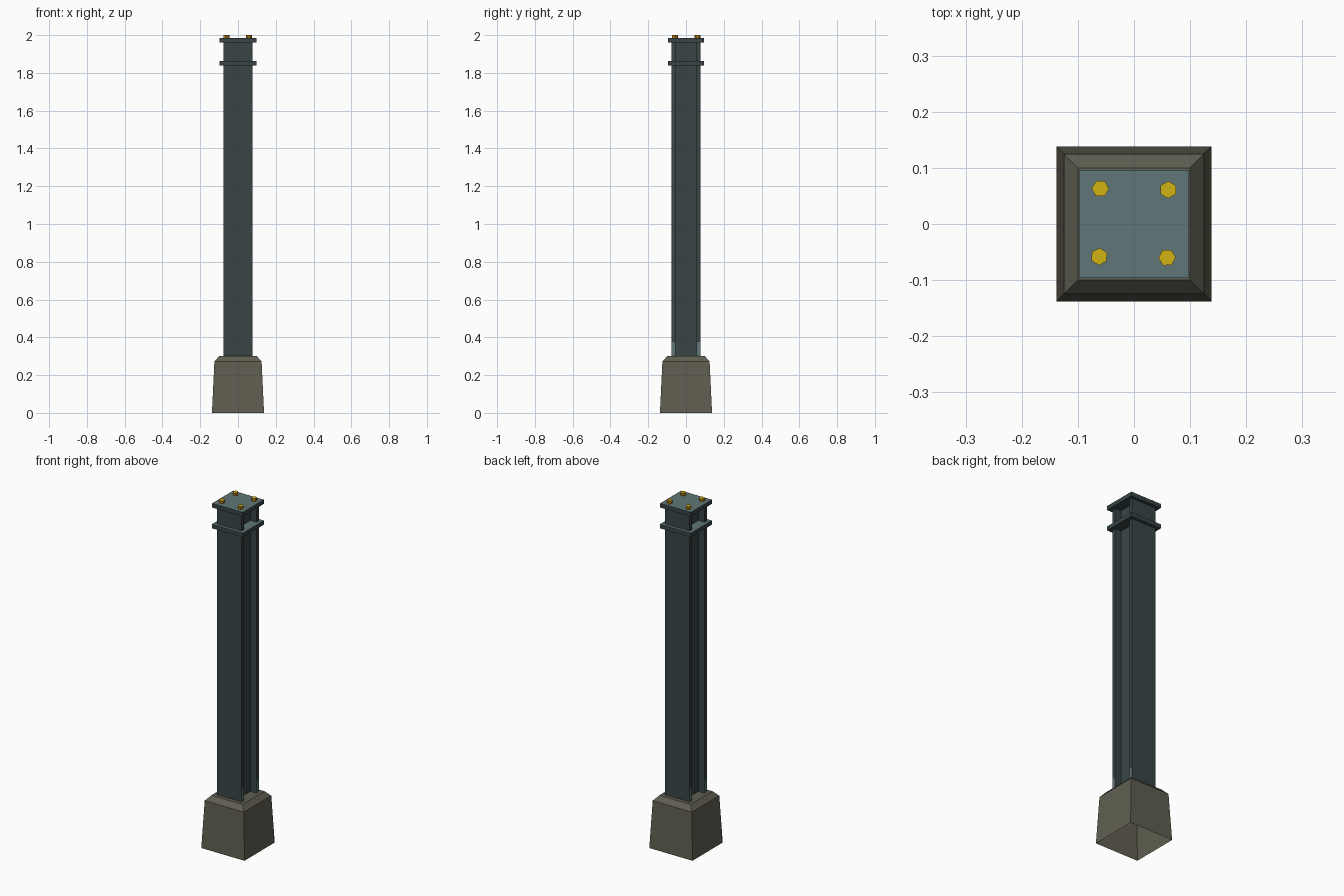
import bpy, bmesh, math

if "Cube" in bpy.data.objects:
    bpy.data.objects.remove(bpy.data.objects["Cube"])


def material(name, rgb):
    m = bpy.data.materials.new(name)
    m.diffuse_color = (*rgb, 1)
    m.use_nodes = True
    m.node_tree.nodes["Principled BSDF"].inputs["Base Color"].default_value = m.diffuse_color
    return m


steel = material("dark steel", (0.040, 0.060, 0.061))
worn = material("light steel", (0.118, 0.182, 0.185))
stone = material("concrete", (0.118, 0.113, 0.082))
yellow = material("bolt yellow", (0.64, 0.45, 0.006))
orange = material("bolt orange", (0.45, 0.20, 0.006))


def loft(name, rings, mats, bottom=True, rule=None):
    """Join rings of equal point count; rule(face) picks the material slot."""
    bm = bmesh.new()
    rows = [[bm.verts.new(p) for p in r] for r in rings]
    n = len(rows[0])
    for a, b in zip(rows, rows[1:]):
        for i in range(n):
            j = (i + 1) % n
            bm.faces.new((a[i], a[j], b[j], b[i]))
    bm.faces.new(rows[-1])
    if bottom:
        bm.faces.new(rows[0][::-1])
    bm.normal_update()
    if rule:
        for f in bm.faces:
            f.material_index = rule(f)
    me = bpy.data.meshes.new(name)
    bm.to_mesh(me)
    bm.free()
    for m in mats:
        me.materials.append(m)
    ob = bpy.data.objects.new(name, me)
    bpy.context.collection.objects.link(ob)
    return ob


def rect(hx, hy, z):
    return [(-hx, -hy, z), (hx, -hy, z), (hx, hy, z), (-hx, hy, z)]


def top_face(f):
    return 1 if f.normal.z > 0.9 else 0


# Tapered concrete footing, open underneath
loft("footing", [rect(.138, .138, 0), rect(.125, .125, .272), rect(.1, .1, .3)],
     [stone], bottom=False)

# H-section column, light paint on the flange edges near the footing
W, F, C = .078, .056, .040
right = [(W, -W), (W, -F), (C, -F), (C, F), (W, F), (W, W)]
profile = right + [(-x, -y) for x, y in right]
loft("column", [[(x, y, z) for x, y in profile] for z in (.3, .375, 1.96)],
     [steel, worn],
     rule=lambda f: int(abs(f.normal.x) > .9 and f.calc_center_median().z < .37
                        and abs(f.calc_center_median().x) > .07))

# Collar and cap plates with light top faces
for name, z0, z1 in (("collar_plate", 1.84, 1.864), ("cap_plate", 1.96, 1.984)):
    loft(name, [rect(.098, .096, z0), rect(.098, .096, z1)], [steel, worn],
         rule=top_face)

# Hexagonal bolts, each turned a little differently
for i, (x, y, turn) in enumerate(((-.06, .063, 0), (.061, .061, 30),
                                  (-.062, -.058, 28), (.059, -.06, 2))):
    hexagon = [(x + .0155 * math.cos(math.radians(60 * k + turn)),
                y + .0155 * math.sin(math.radians(60 * k + turn)))
               for k in range(6)]
    loft(f"bolt_{i + 1}", [[(*p, z) for p in hexagon] for z in (1.98, 2.0)],
         [orange, yellow], rule=top_face)
